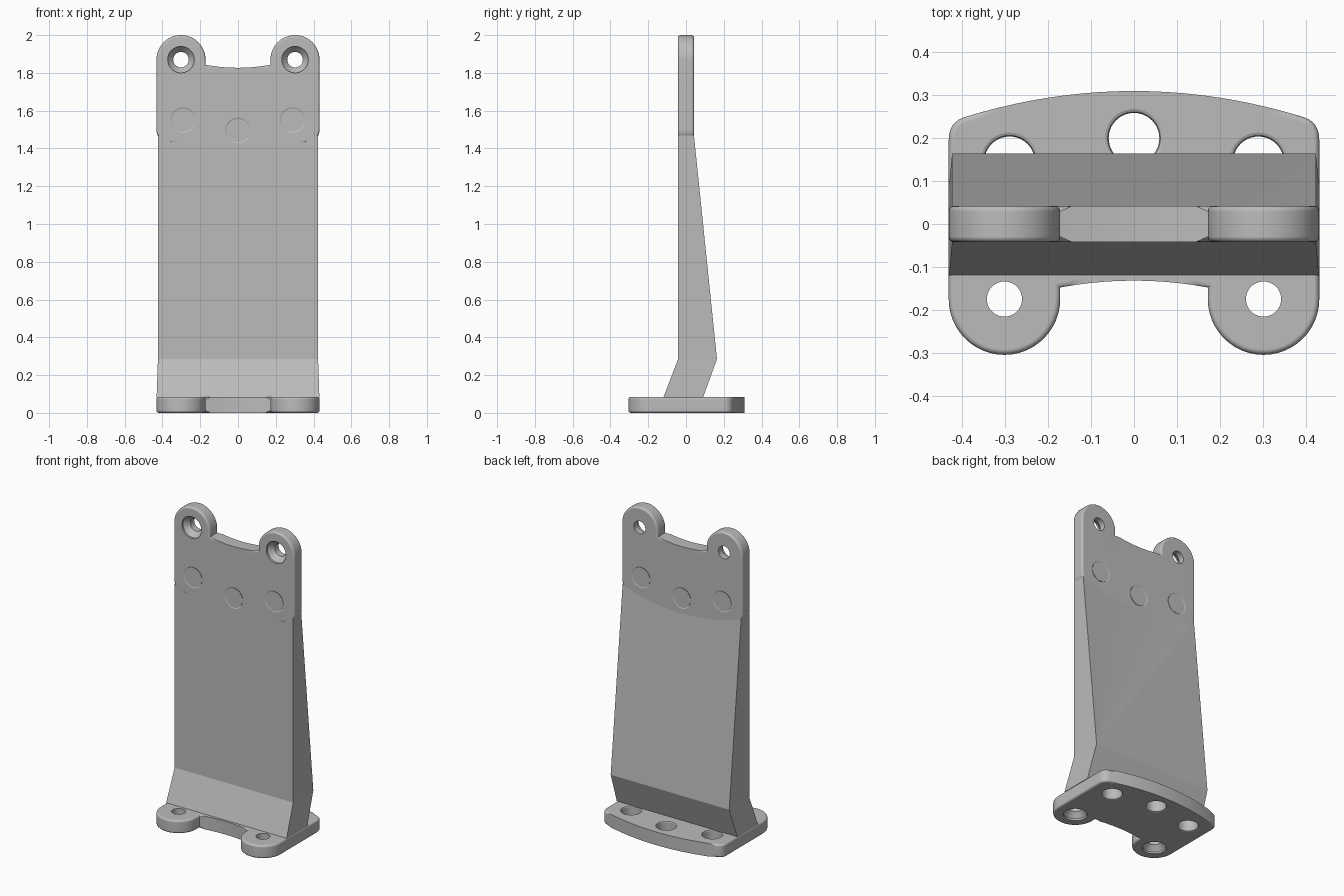
import bpy, bmesh, math
from mathutils import Matrix

cube = bpy.data.objects.get("Cube")
if cube:
    bpy.data.objects.remove(cube, do_unlink=True)

THICK = 0.085            # plate thickness
EYE = (0.302, -0.175)    # centre of a lug
LUG_R = 0.13
BOLTS = [(0, 0.2), (0.29, 0.145), (-0.29, 0.145)]
BOLT_R = 0.059

grey = bpy.data.materials.new("plain grey")
grey.use_nodes = True
colour = (0.5, 0.5, 0.5, 1)
grey.diffuse_color = colour
grey.node_tree.nodes["Principled BSDF"].inputs["Base Color"].default_value = colour


def make_object(name, bm):
    bmesh.ops.recalc_face_normals(bm, faces=bm.faces)
    mesh = bpy.data.meshes.new(name)
    bm.to_mesh(mesh)
    bm.free()
    mesh.materials.append(grey)
    ob = bpy.data.objects.new(name, mesh)
    bpy.context.collection.objects.link(ob)
    return ob


def smooth(ob):
    bpy.ops.object.select_all(action='DESELECT')
    ob.select_set(True)
    bpy.context.view_layer.objects.active = ob
    bpy.ops.object.shade_smooth_by_angle(angle=math.radians(35))


def rim(x):
    """Curved outer edge of a plate."""
    return 0.31 - 0.39 * x * x


def outline():
    """Plate outline: bowed edge, rounded corners, two lugs, hollow between."""
    def lug(side):
        return [(side * EYE[0] + LUG_R * math.cos(a), EYE[1] + LUG_R * math.sin(a))
                for a in (math.pi * (1 + i / 24) for i in range(25))]

    def corner(side):
        a, b, c = (0.395, rim(0.395)), (0.432, 0.238), (0.432, 0.195)
        return [tuple(s * ((1-t)**2 * p + 2*t*(1-t) * q + t*t * r)
                      for s, p, q, r in zip((side, 1), a, b, c))
                for t in (i / 6 for i in range(7))]

    bow = [(x, rim(x)) for x in (0.395 * (1 - i / 10) for i in range(1, 20))]
    hollow = [(0.172 * t, -0.132 - 0.016 * t * t) for t in (i / 6 - 1 for i in range(13))]
    return bow + corner(-1) + lug(-1) + hollow + lug(1) + corner(1)[::-1]


def lathe(name, place, profile, segments=40):
    """Turned solid from (radius, height) points."""
    bm = bmesh.new()
    rings = []
    for r, h in profile:
        angles = (2 * math.pi * i / segments for i in range(segments))
        rings.append([bm.verts.new((place[0] + r * math.cos(a), place[1] + r * math.sin(a), h))
                      for a in angles])
    for low, high in zip(rings, rings[1:]):
        for i in range(segments):
            j = (i + 1) % segments
            bm.faces.new((low[i], low[j], high[j], high[i]))
    bm.faces.new(rings[0][::-1])
    bm.faces.new(rings[-1])
    return make_object(name, bm)


def plate(name, matrix):
    bm = bmesh.new()
    face = bm.faces.new([bm.verts.new((x, y, 0)) for x, y in outline()])
    lifted = bmesh.ops.extrude_face_region(bm, geom=[face])["geom"]
    for v in lifted:
        if isinstance(v, bmesh.types.BMVert):
            v.co.z = THICK
    rims = [e for e in bm.edges if abs(e.verts[0].co.z - e.verts[1].co.z) < 0.001]
    bmesh.ops.bevel(bm, geom=rims, offset=0.013, segments=3, profile=0.5, affect='EDGES')
    ob = make_object(name, bm)
    ob.matrix_world = matrix

    # countersunk eyes in the lugs, soft-edged bolt holes by the bowed rim
    e, f = 0.01, 0.009
    eye = [(0.07, -e), (0.07, 0.012), (0.041, 0.045), (0.041, THICK + e)]
    bolt = [(BOLT_R + f, -e), (BOLT_R + f, 0), (BOLT_R + 0.3 * f, 0.3 * f), (BOLT_R, f),
            (BOLT_R, THICK - f), (BOLT_R + 0.3 * f, THICK - 0.3 * f),
            (BOLT_R + f, THICK), (BOLT_R + f, THICK + e)]
    holes = [((s * EYE[0], EYE[1]), eye) for s in (-1, 1)] + [(p, bolt) for p in BOLTS]
    for place, profile in holes:
        cutter = lathe(name + "_hole_cutter", place, profile)
        cutter.matrix_world = matrix
        cutter.hide_render = True
        cutter.hide_set(True)
        mod = ob.modifiers.new("hole", 'BOOLEAN')
        mod.operation = 'DIFFERENCE'
        mod.solver = 'EXACT'
        mod.object = cutter
    smooth(ob)
    ob.modifiers.new("even shading", 'WEIGHTED_NORMAL').keep_sharp = True
    return ob


# foot plate lies flat, head plate stands upright with its lugs on top
plate("foot_plate", Matrix.Identity(4))
upright = Matrix.Translation((0, -THICK / 2, 1.695)) @ Matrix.Rotation(-math.pi / 2, 4, 'X')
plate("head_plate", upright)

# plugs closing the bolt holes of the head plate
for place in BOLTS:
    plug = lathe("head_plug", place, [(BOLT_R + 0.003, 0.0004), (BOLT_R + 0.003, THICK - 0.0004)])
    plug.matrix_world = upright

# web joining the plates: kinked near the foot, tapering up to the bowed rim
bm = bmesh.new()


def pair(half, y, z):
    return [bm.verts.new((s * half, y, z)) for s in (-1, 1)]


def arc(y):
    xs = (0.424 * (i / 10 - 1) for i in range(21))
    return [bm.verts.new((x, y, 1.695 - rim(x) + 0.016)) for x in xs]


FACE = THICK / 2 - 0.0006
front_foot, front_knee = pair(0.431, -0.12, THICK - 0.004), pair(0.424, -FACE, 0.285)
front_top, back_top = arc(-FACE), arc(FACE)
back_knee, back_foot = pair(0.424, 0.164, 0.285), pair(0.431, 0.09, THICK - 0.004)
new = bm.faces.new
new(front_foot + front_knee[::-1])
new(front_knee + front_top[::-1])
new(back_knee + back_foot[::-1])
new(back_foot + front_foot[::-1])
new((back_knee[1], back_knee[0], back_top[0]))
for i in range(20):
    new((front_top[i], front_top[i + 1], back_top[i + 1], back_top[i]))
    new((back_knee[1], back_top[i], back_top[i + 1]))
for s in (0, -1):
    new((front_foot[s], front_knee[s], back_knee[s], back_foot[s]))
    new((front_knee[s], front_top[s], back_top[s], back_knee[s]))
make_object("web", bm)
